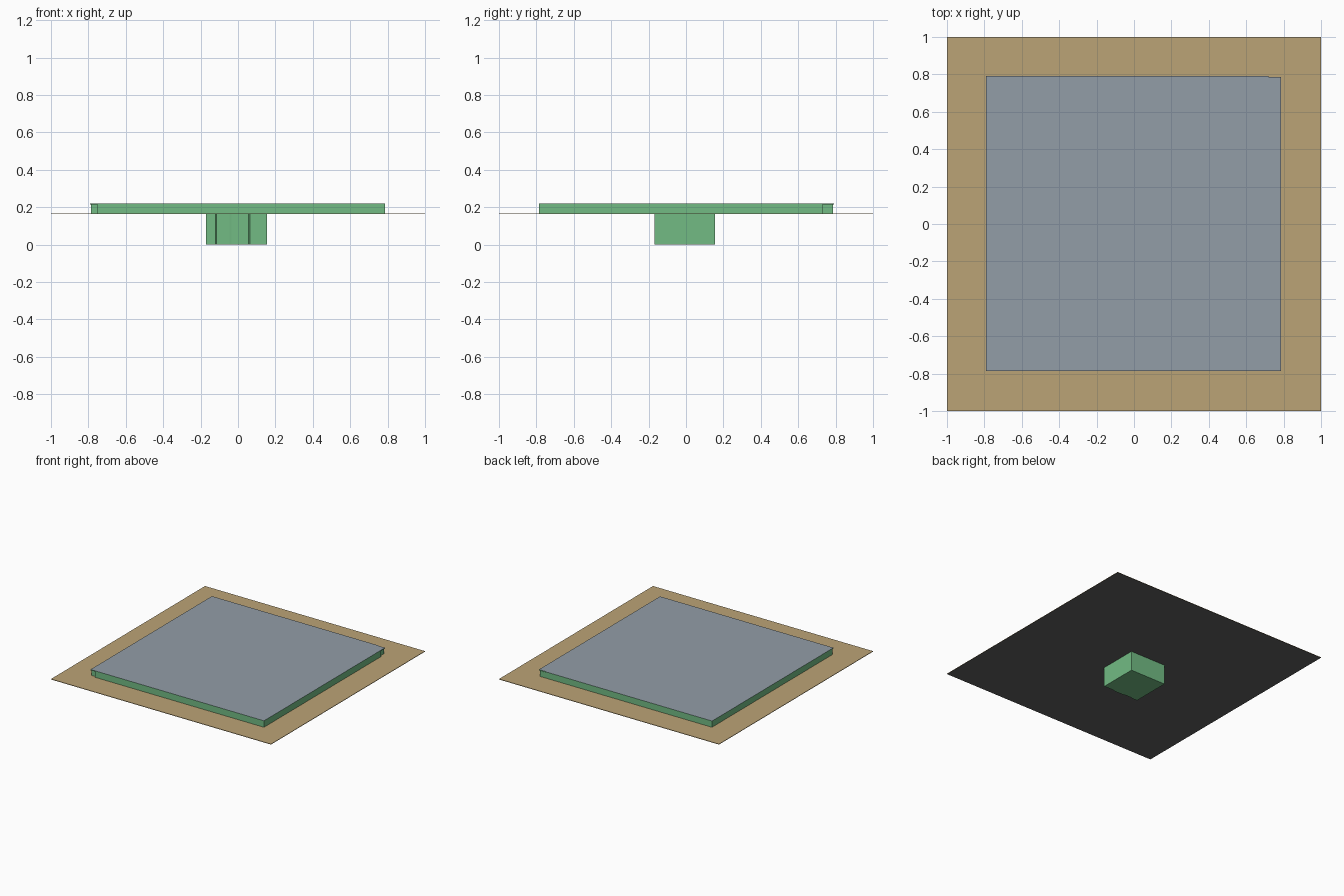
import bpy, bmesh

if "Cube" in bpy.data.objects:
    bpy.data.objects.remove(bpy.data.objects["Cube"])


def material(name, rgb):
    m = bpy.data.materials.new(name)
    m.diffuse_color = (*rgb, 1)
    m.use_nodes = True
    m.node_tree.nodes["Principled BSDF"].inputs["Base Color"].default_value = m.diffuse_color
    return m


GREEN = material("green", (0.17, 0.50, 0.23))
TAN = material("tan", (0.50, 0.37, 0.18))
SLATE = material("slate", (0.29, 0.34, 0.39))
DARK = material("dark_grey", (0.12, 0.12, 0.12))


def prism(name, outline, z0, z1, side, top=None, bottom=None):
    """Extrude a counter-clockwise outline into a closed solid."""
    bm = bmesh.new()
    base = bm.faces.new([bm.verts.new((x, y, z0)) for x, y in outline])
    out = bmesh.ops.extrude_face_region(bm, geom=[base], use_keep_orig=True)
    for v in out["geom"]:
        if isinstance(v, bmesh.types.BMVert):
            v.co.z = z1
    bmesh.ops.recalc_face_normals(bm, faces=bm.faces[:])
    bm.normal_update()
    for f in bm.faces:
        f.material_index = 1 if f.normal.z > 0.5 else 2 if f.normal.z < -0.5 else 0
    me = bpy.data.meshes.new(name)
    bm.to_mesh(me)
    bm.free()
    for m in (side, top or side, bottom or side):
        me.materials.append(m)
    ob = bpy.data.objects.new(name, me)
    bpy.context.collection.objects.link(ob)
    return ob


def square(a, b):
    return [(a, a), (b, a), (b, b), (a, b)]


# Wide thin base sheet, tan above and dark below
prism("base_sheet", square(-1, 1), 0.163, 0.167, TAN, TAN, DARK)

# Raised walls with small recesses at two opposite corners
s = 0.787
walls = [(-s, -s + 0.012), (-0.75, -s + 0.012), (-0.75, -s), (s, -s), (s, 0.73),
         (s - 0.012, 0.73), (s - 0.012, s), (-s, s)]
prism("raised_walls", walls, 0.167, 0.214, GREEN)

# Flat slate lid over the walls
lid = [(-0.79, -s), (s, -s), (s, 0.785), (0.72, 0.785), (0.72, 0.79), (-0.79, 0.79)]
prism("flat_lid", lid, 0.214, 0.22, GREEN, SLATE, GREEN)

# Small supporting block with a slightly rippled front
front = [(-0.17, -0.168), (-0.12, -0.168), (-0.115, -0.163), (-0.045, -0.163),
         (-0.035, -0.169), (0.055, -0.169), (0.063, -0.163), (0.145, -0.163), (0.155, -0.168)]
prism("support_block", front + [(0.155, 0.155), (-0.17, 0.155)], 0, 0.163, GREEN)
